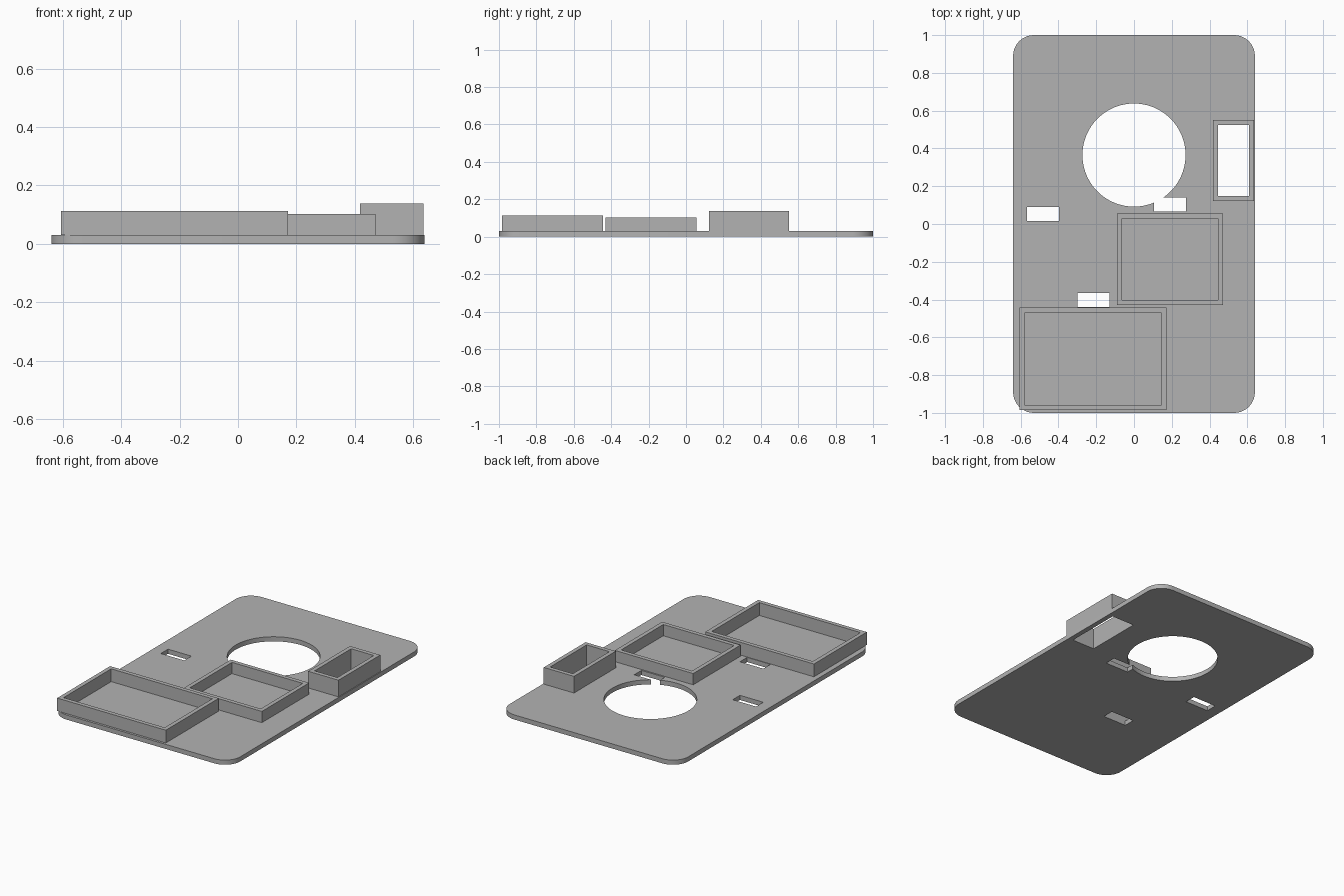
import bpy
import bmesh
from math import cos, sin, pi

cube = bpy.data.objects.get("Cube")
if cube:
    bpy.data.objects.remove(cube, do_unlink=True)

PLATE_TOP = 0.03
WALL = 0.027

grey = bpy.data.materials.new("plain grey")
grey.use_nodes = True
colour = (0.45, 0.45, 0.45, 1)
grey.diffuse_color = colour
grey.node_tree.nodes["Principled BSDF"].inputs["Base Color"].default_value = colour


def prism(name, outline, z0, z1):
    """Extrude a flat outline from z0 up to z1."""
    bm = bmesh.new()
    base = bm.faces.new([bm.verts.new((x, y, z0)) for x, y in outline])
    top = bmesh.ops.extrude_face_region(bm, geom=[base])["geom"]
    bmesh.ops.translate(bm, vec=(0, 0, z1 - z0),
                        verts=[v for v in top if isinstance(v, bmesh.types.BMVert)])
    bmesh.ops.recalc_face_normals(bm, faces=bm.faces)
    mesh = bpy.data.meshes.new(name)
    bm.to_mesh(mesh)
    bm.free()
    mesh.materials.append(grey)
    obj = bpy.data.objects.new(name, mesh)
    bpy.context.collection.objects.link(obj)
    return obj


def rectangle(x0, x1, y0, y1):
    return [(x0, y0), (x1, y0), (x1, y1), (x0, y1)]


def arc(cx, cy, r, start, sweep, steps):
    return [(cx + r * cos(start + sweep * i / steps),
             cy + r * sin(start + sweep * i / steps)) for i in range(steps + 1)]


def cut(obj, outline, z0=-0.1, z1=0.3):
    """Cut a vertical hole through an object, then drop the cutter."""
    cutter = prism("cutter", outline, z0, z1)
    cutter.hide_render = True
    mod = obj.modifiers.new("hole", "BOOLEAN")
    mod.operation = "DIFFERENCE"
    mod.solver = "EXACT"
    mod.object = cutter
    bpy.ops.object.select_all(action="DESELECT")
    bpy.context.view_layer.objects.active = obj
    obj.select_set(True)
    bpy.ops.object.modifier_apply(modifier=mod.name)
    bpy.data.objects.remove(cutter, do_unlink=True)


# Base plate with rounded corners
R = 0.11
HX, HY = 0.64, 1.0
outline = []
for i, (sx, sy) in enumerate([(1, 1), (-1, 1), (-1, -1), (1, -1)]):
    outline += arc(sx * (HX - R), sy * (HY - R), R, i * pi / 2, pi / 2, 12)
plate = prism("base_plate", outline, 0, PLATE_TOP)

# Round opening and cable slots
cut(plate, arc(0, 0.365, 0.273, 0, 2 * pi, 96)[:-1])
for x, y in [(-0.482, 0.054), (0.19, 0.102), (-0.215, -0.402)]:
    cut(plate, rectangle(x - 0.084, x + 0.084, y - 0.037, y + 0.037))

# Walled trays: name, x range, y range, top height, open through the plate
trays = [
    ("large_tray", -0.607, 0.172, -0.985, -0.443, 0.113, False),
    ("middle_tray", -0.09, 0.472, -0.43, 0.055, 0.103, False),
    ("side_holder", 0.418, 0.635, 0.122, 0.55, 0.138, True),
]
for name, x0, x1, y0, y1, top, through in trays:
    tray = prism(name, rectangle(x0, x1, y0, y1), PLATE_TOP, top)
    inside = rectangle(x0 + WALL, x1 - WALL, y0 + WALL, y1 - WALL)
    cut(tray, inside)
    if through:
        cut(plate, inside)

# Smooth the curved edges of the plate
bpy.ops.object.select_all(action="DESELECT")
plate.select_set(True)
bpy.context.view_layer.objects.active = plate
bpy.ops.object.shade_smooth_by_angle(angle=pi / 6)
